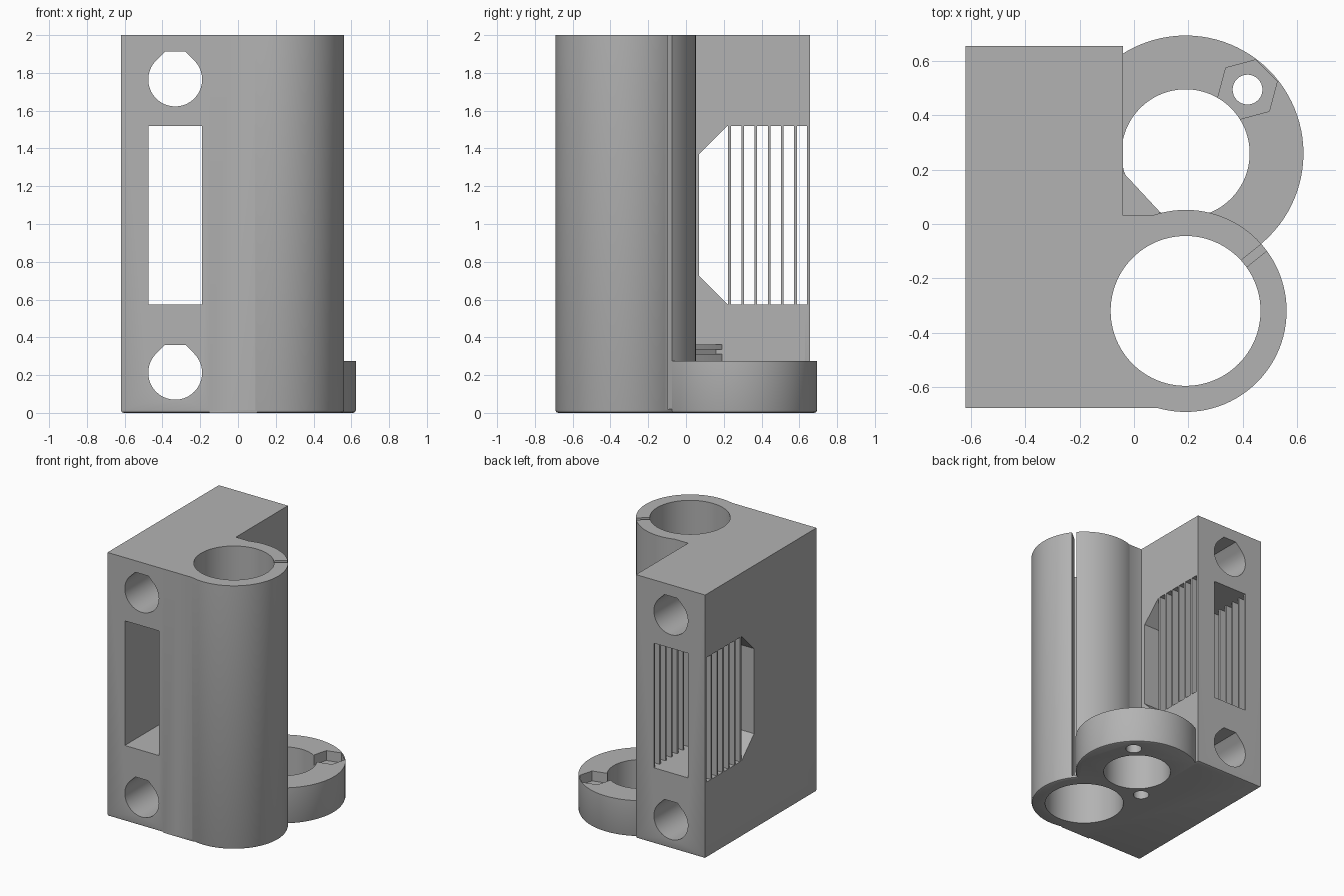
import bpy, bmesh, math
from mathutils import Vector

if "Cube" in bpy.data.objects:
    bpy.data.objects.remove(bpy.data.objects["Cube"])

grey = bpy.data.materials.new("plain grey plastic")
grey.use_nodes = True
colour = (0.45, 0.45, 0.45, 1)
grey.diffuse_color = colour
grey.node_tree.nodes["Principled BSDF"].inputs["Base Color"].default_value = colour

AXES = {"x": lambda u, v, w: (w, u, v),
        "y": lambda u, v, w: (u, w, v),
        "z": lambda u, v, w: (u, v, w)}


def prism(name, points, axis, low, high, bevel=0):
    """Extrude a flat outline along an axis, optionally easing its bottom rim."""
    bm = bmesh.new()
    place = AXES[axis]
    face = bm.faces.new([bm.verts.new(place(u, v, low)) for u, v in points])
    direction = Vector(place(0, 0, high - low))
    grown = bmesh.ops.extrude_face_region(bm, geom=[face], use_keep_orig=True)
    moved = [g for g in grown["geom"] if isinstance(g, bmesh.types.BMVert)]
    bmesh.ops.translate(bm, vec=direction, verts=moved)
    bmesh.ops.recalc_face_normals(bm, faces=bm.faces)
    if bevel:
        rim = [e for e in bm.edges if all(v.co.z < low + 1e-4 for v in e.verts)]
        bmesh.ops.bevel(bm, geom=rim, offset=bevel, segments=2, profile=0.5, affect="EDGES")
    mesh = bpy.data.meshes.new(name)
    bm.to_mesh(mesh)
    bm.free()
    mesh.materials.append(grey)
    obj = bpy.data.objects.new(name, mesh)
    bpy.context.collection.objects.link(obj)
    return obj


def rect(u0, u1, v0, v1):
    return [(u0, v0), (u1, v0), (u1, v1), (u0, v1)]


def circle(u, v, r, sides=96, turn=0):
    return [(u + r * math.cos(math.tau * i / sides + turn),
             v + r * math.sin(math.tau * i / sides + turn)) for i in range(sides)]


def combine(target, other, operation):
    """Apply a boolean and discard the helper."""
    mod = target.modifiers.new(operation.lower(), "BOOLEAN")
    mod.operation, mod.solver, mod.object = operation, "EXACT", other
    bpy.context.view_layer.objects.active = target
    bpy.ops.object.modifier_apply(modifier=mod.name)
    bpy.data.objects.remove(other)


BEARING, RING = (0.19, -0.32), (0.19, 0.26)
LEFT, RIGHT, FRONT, BACK = -0.62, -0.04, -0.678, 0.656
SLOT_L, SLOT_R, SLOT_Z0, SLOT_Z1 = -0.475, -0.19, 0.575, 1.52

# Main block, bearing tube, webs between them and the low ring
body = prism("carriage_body", rect(LEFT, RIGHT, FRONT, BACK), "z", 0, 2, 0.015)
solids = [
    prism("bearing_tube", circle(*BEARING, 0.372), "z", 0, 2, 0.015),
    prism("front_web", rect(-0.15, 0.1, FRONT, -0.3), "z", 0, 2),
    prism("back_web", rect(-0.15, 0.08, -0.3, 0.032), "z", 0, 2),
    prism("nut_ring", circle(*RING, 0.434), "z", 0, 0.275, 0.015),
]
for part in solids:
    combine(body, part, "UNION")

# Vertical bores, screw holes and the nut pocket
cuts = [
    prism("bearing_bore", circle(*BEARING, 0.276), "z", -0.1, 2.1),
    prism("ring_bore", circle(*RING, 0.236), "z", -0.1, 0.275),
    prism("screw_hole", circle(0.418, 0.495, 0.055, 32), "z", -0.1, 0.5),
    prism("inner_screw_hole", circle(-0.04, 0.03, 0.055, 32), "z", -0.1, 0.25),
    prism("nut_pocket", circle(0.418, 0.495, 0.113, 6, math.radians(15)), "z", 0.2, 0.5),
]

# Clamp slit through the tube wall
turn = math.radians(39)
along = Vector((math.cos(turn), math.sin(turn)))
side = Vector((-along.y, along.x)) * 0.016
mid = Vector(BEARING)
slit = [mid + along * 0.2 - side, mid + along * 0.45 - side,
        mid + along * 0.45 + side, mid + along * 0.2 + side]
cuts.append(prism("clamp_slit", slit, "z", 0.02, 2.1))

# Rod holes with a clipped teardrop roof
r = 0.1425
for z in (0.2125, 1.765):
    arc = [(-0.3325 + r * math.cos(a), z + r * math.sin(a))
           for a in (math.radians(135 + 270 * i / 60) for i in range(61))]
    half = r * (math.sqrt(2) - 1.035)
    roof = [(-0.3325 + half, z + r * 1.035), (-0.3325 - half, z + r * 1.035)]
    cuts.append(prism("rod_hole", arc + roof, "y", -1, 1))

# Long slot front to back and chamfered window side to side
cuts.append(prism("belt_slot", rect(SLOT_L, SLOT_R, SLOT_Z0, SLOT_Z1), "y", -1, 1))
window = [(0.07, 0.725), (0.22, SLOT_Z0), (0.641, SLOT_Z0),
          (0.641, SLOT_Z1), (0.22, SLOT_Z1), (0.07, 1.37)]
cuts.append(prism("side_window", window, "x", -1, 0.05))
for part in cuts:
    combine(body, part, "DIFFERENCE")

# Corner gusset above the ring, in two layers
gusset = [(-0.05, 0.02), (0.11, 0.02), (0.09, 0.05), (RIGHT, 0.19), (-0.05, 0.19)]
inset = [(-0.05, 0.02), (0.09, 0.02), (RIGHT, 0.16), (-0.05, 0.16)]
parts = [body,
         prism("gusset_lower", gusset, "z", 0.27, 0.312),
         prism("gusset_core", inset, "z", 0.312, 0.335),
         prism("gusset_upper", gusset, "z", 0.335, 0.362)]

# Thin ribs standing in the window on both sides of the slot
for i in range(6):
    y = 0.23 + 0.07 * i
    for tag, x0, x1 in (("left", SLOT_R, RIGHT), ("right", LEFT, SLOT_L)):
        parts.append(prism(f"window_rib_{tag}_{i + 1}", rect(x0, x1, y - 0.007, y + 0.007),
                           "z", SLOT_Z0, SLOT_Z1))

# Smooth the round walls, keep the corners crisp
bpy.ops.object.select_all(action="DESELECT")
for part in parts:
    part.select_set(True)
bpy.context.view_layer.objects.active = body
bpy.ops.object.shade_smooth_by_angle(angle=math.radians(30))
